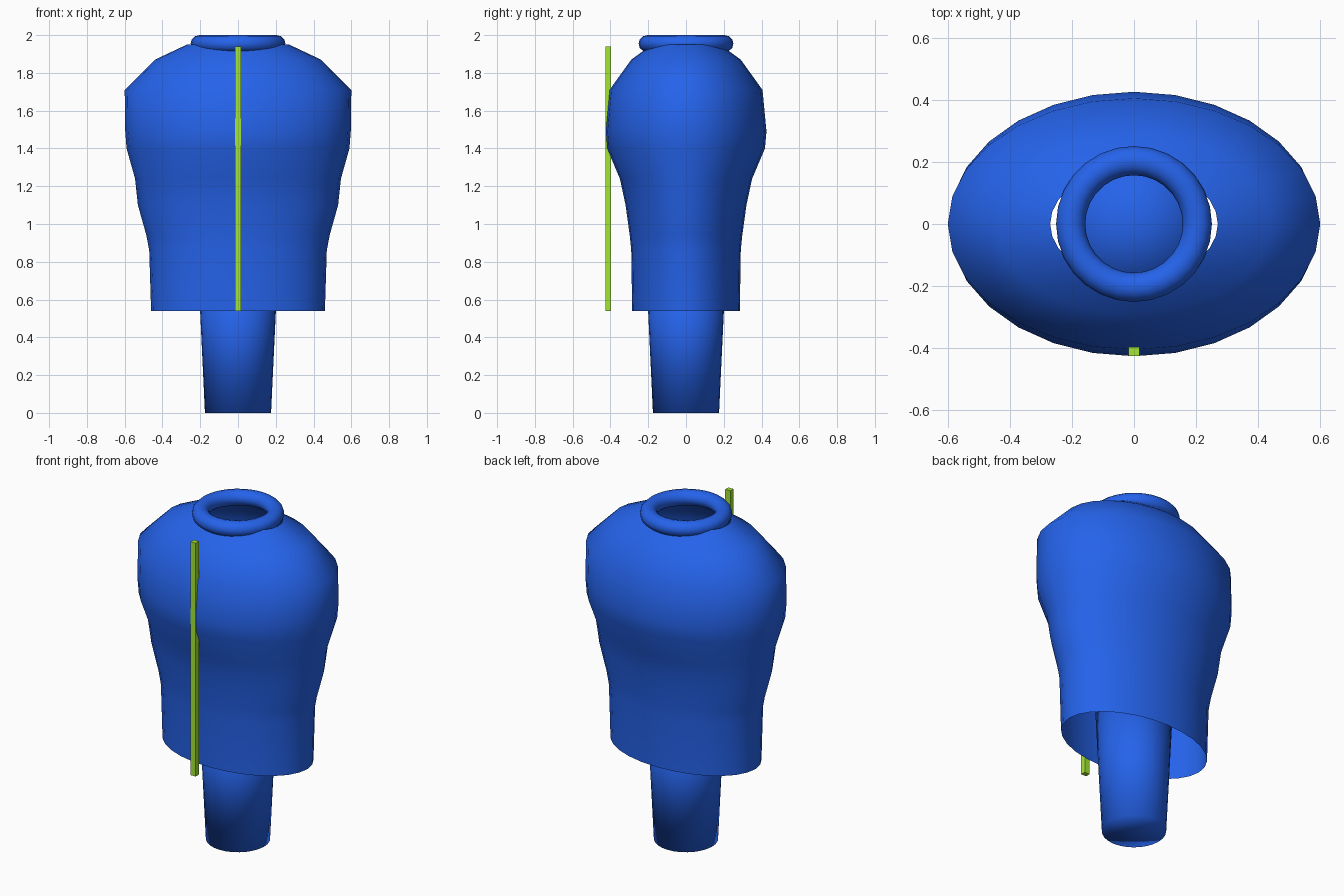
import bpy, bmesh
from math import cos, sin, tau

if "Cube" in bpy.data.objects:
    bpy.data.objects.remove(bpy.data.objects["Cube"])

SIDES = 28


def material(name, colour):
    m = bpy.data.materials.new(name)
    m.diffuse_color = colour
    m.use_nodes = True
    m.node_tree.nodes["Principled BSDF"].inputs["Base Color"].default_value = m.diffuse_color
    return m


blue = material("blue_cloth", (0.0185, 0.125, 0.831, 1))
lime = material("lime_trim", (0.366, 0.791, 0.036, 1))


def loft(name, rings, mat, capped=False):
    """Skin elliptical rings given as (z, x radius, y radius)."""
    bm = bmesh.new()
    loops = [[bm.verts.new((rx * cos(tau * i / SIDES), ry * sin(tau * i / SIDES), z))
              for i in range(SIDES)] for z, rx, ry in rings]
    for low, high in zip(loops, loops[1:]):
        for i in range(SIDES):
            j = (i + 1) % SIDES
            bm.faces.new((low[i], low[j], high[j], high[i]))
    if capped:
        for loop, z in ((loops[0], rings[0][0]), (loops[-1], rings[-1][0])):
            centre = bm.verts.new((0, 0, z))
            for i in range(SIDES):
                bm.faces.new((loop[i], loop[(i + 1) % SIDES], centre))
        bmesh.ops.recalc_face_normals(bm, faces=bm.faces)
    for f in bm.faces:
        f.smooth = True
    me = bpy.data.meshes.new(name)
    bm.to_mesh(me)
    bm.free()
    me.materials.append(mat)
    ob = bpy.data.objects.new(name, me)
    bpy.context.collection.objects.link(ob)
    return ob


# Jacket shell, open at the hem and the neck
loft("jacket_body", [
    (0.54, 0.46, 0.285), (0.86, 0.47, 0.29), (0.94, 0.485, 0.298),
    (1.10, 0.53, 0.32), (1.24, 0.545, 0.35), (1.40, 0.59, 0.418),
    (1.49, 0.597, 0.426), (1.71, 0.60, 0.405), (1.87, 0.44, 0.29),
    (1.95, 0.27, 0.18)], blue)

# Tapered post under the jacket
loft("stand", [(0, 0.175, 0.175), (0.8, 0.213, 0.213)], blue, capped=True)

# Rolled collar
bpy.ops.mesh.primitive_torus_add(location=(0, 0, 1.955), major_radius=0.204,
                                 minor_radius=0.047, major_segments=SIDES,
                                 minor_segments=12)
collar = bpy.context.object
collar.name = "collar"
collar.scale.z = 0.045 / 0.047
collar.data.materials.append(blue)
bpy.ops.object.shade_smooth()

# Straight front fastening strip
bpy.ops.mesh.primitive_cube_add(size=1, location=(0, -0.411, 1.24))
strip = bpy.context.object
strip.name = "front_strip"
strip.scale = (0.034, 0.03, 1.40)
strip.data.materials.append(lime)
